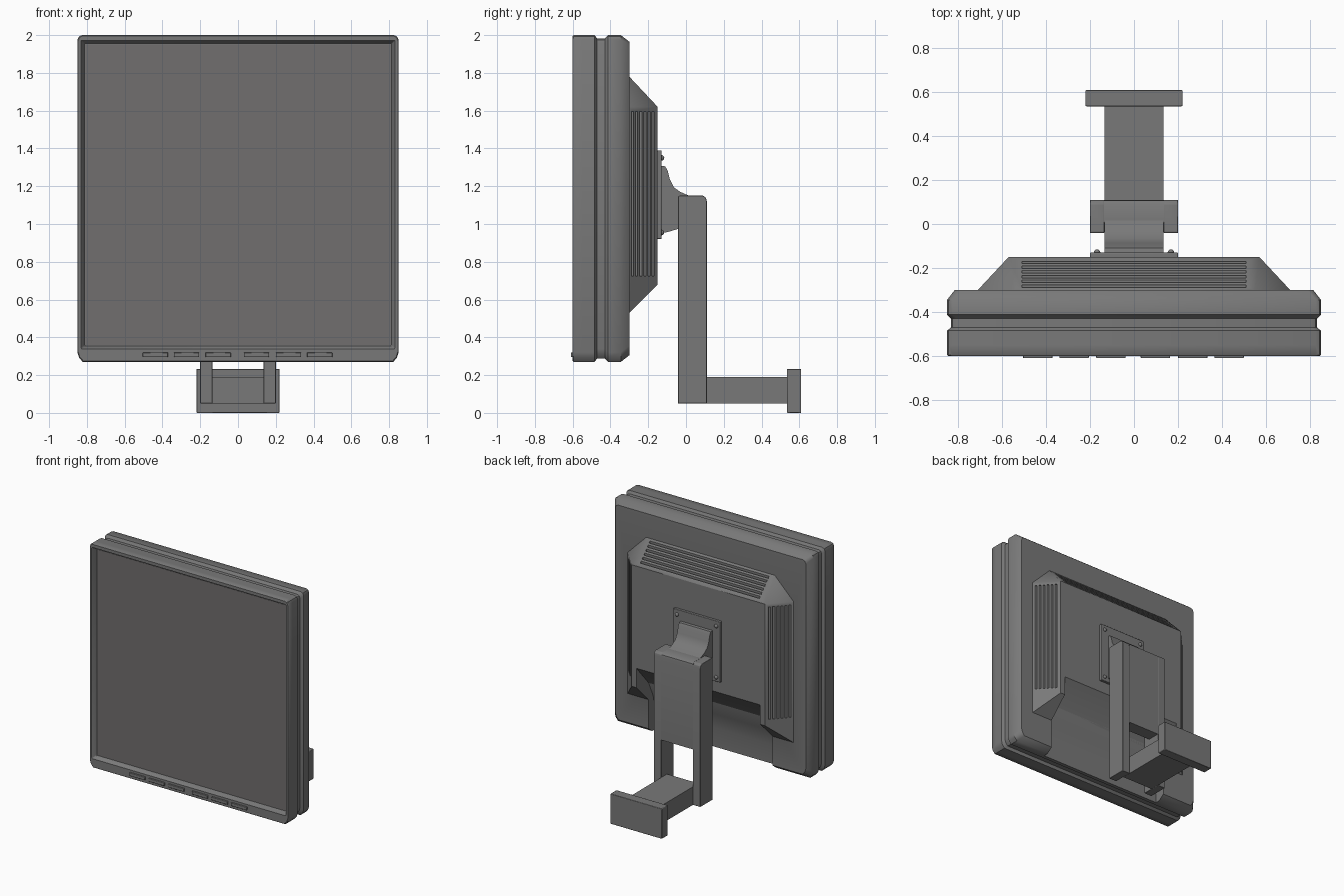
import bpy, bmesh, math
from mathutils import Vector

if "Cube" in bpy.data.objects:
    bpy.data.objects.remove(bpy.data.objects["Cube"])


def finish(name, bm, bevel=0.0):
    bmesh.ops.recalc_face_normals(bm, faces=bm.faces)
    me = bpy.data.meshes.new(name)
    bm.to_mesh(me)
    bm.free()
    ob = bpy.data.objects.new(name, me)
    bpy.context.collection.objects.link(ob)
    if bevel:
        m = ob.modifiers.new("bevel", 'BEVEL')
        m.width, m.segments, m.limit_method = bevel, 2, 'ANGLE'
    return ob


def add_box(bm, x0, x1, y0, y1, z0, z1):
    vs = bmesh.ops.create_cube(bm, size=1)['verts']
    for v in vs:
        v.co = Vector(((x0 + x1) / 2 + v.co.x * (x1 - x0),
                       (y0 + y1) / 2 + v.co.y * (y1 - y0),
                       (z0 + z1) / 2 + v.co.z * (z1 - z0)))


def box(name, *dims, bevel=0.0):
    bm = bmesh.new()
    add_box(bm, *dims)
    return finish(name, bm, bevel)


def prism(name, yz, x0, x1, bevel=0.0):
    """Side profile (y, z) extruded along x."""
    bm = bmesh.new()
    f = bm.faces.new([bm.verts.new((x0, y, z)) for y, z in yz])
    ext = bmesh.ops.extrude_face_region(bm, geom=[f])['geom']
    bmesh.ops.translate(bm, vec=(x1 - x0, 0, 0),
                        verts=[v for v in ext if isinstance(v, bmesh.types.BMVert)])
    bm.faces.ensure_lookup_table()
    return finish(name, bm, bevel)


def ring(bm, y, hx, z0, z1, ct, cb):
    """Rectangle with cut corners: ct at the top, (cb wide, 1.8 cb high) at the bottom."""
    half = [(hx - cb, z0), (hx - cb * .3, z0 + cb * .8), (hx, z0 + cb * 1.8),
            (hx, z1 - ct), (hx - ct * .3, z1 - ct * .3), (hx - ct, z1)]
    pts = half + [(-x, z) for x, z in reversed(half)]
    return [bm.verts.new((x, y, z)) for x, z in pts]


def cut(ob, cutter):
    m = ob.modifiers.new("cut", 'BOOLEAN')
    m.object, m.operation, m.solver = cutter, 'DIFFERENCE', 'EXACT'
    bpy.context.view_layer.objects.active = ob
    bpy.ops.object.modifier_apply(modifier=m.name)


# Monitor case: lofted rings, from the recessed front, round the groove, to the back
bm = bmesh.new()
rings = [ring(bm, -.565, .812, .355, 1.955, .004, .004),
         ring(bm, -.592, .825, .343, 1.967, .004, .004),
         ring(bm, -.60, .832, .338, 1.972, .006, .006)]
for y, i in [(-.60, .004), (-.595, 0), (-.55, 0), (-.485, 0), (-.470, .018), (-.430, .018),
             (-.412, 0), (-.345, 0), (-.30, .035)]:
    rings.append(ring(bm, y, .85 - i, .27 + i, 2.0 - i, .025, .028))
for a, b in zip(rings, rings[1:]):
    n = len(a)
    for k in range(n):
        bm.faces.new((a[k], a[(k + 1) % n], b[(k + 1) % n], b[k]))
bm.faces.new(rings[0])
bm.faces.new(rings[-1])
case = finish("monitor_case", bm)

# Screen panel
box("screen", -.808, .808, -.568, -.555, .359, 1.951)

# Back housing: hull of the rear rectangle and the wider base with cut top corners
bm = bmesh.new()
for s in (-1, 1):
    for x, y, z in [(.57, -.15, .68), (.57, -.15, 1.62), (.71, -.30, .53), (.71, -.30, 1.62),
                    (.55, -.30, 1.78), (.71, -.31, .53), (.71, -.31, 1.62), (.55, -.31, 1.78)]:
        bm.verts.new((s * x, y, z))
bmesh.ops.convex_hull(bm, input=bm.verts)
bmesh.ops.dissolve_limit(bm, angle_limit=.01, verts=bm.verts, edges=bm.edges)
housing = finish("back_housing", bm)

# Vent slots on the sloping top and both sides
bm = bmesh.new()
for k in range(6):
    y = -.288 + k * .0215
    t = (y + .3) / .15
    sx, sz = .71 - .14 * t, 1.78 - .16 * t
    add_box(bm, -.51, .51, y, y + .011, sz - .02, sz + .05)
    for s in (-1, 1):
        a, b = sorted((s * (sx - .02), s * (sx + .05)))
        add_box(bm, a, b, y, y + .011, .725, 1.595)
slots = finish("slot_cutter", bm)

# Cable recess sloping in towards the bottom of the back
recess = prism("recess_cutter", [(-.10, .887), (-.15, .83), (-.30, .66), (-.355, .54),
                                 (-.38, .42), (-.385, .2), (-.10, .2)], -.53, .53)
cut(housing, slots)
cut(housing, recess)
cut(case, recess)
for c in (slots, recess):
    bpy.data.objects.remove(c)

# Front buttons
for k, x in enumerate((-.4375, -.2725, -.105, .0975, .2675, .4325)):
    box(f"button_{k + 1}", x - .067, x + .067, -.61, -.59, .295, .32, bevel=.003)

# Mounting plate and its screws
box("mount_plate", -.2, .2, -.155, -.13, .92, 1.39, bevel=.004)
for sx in (-1, 1):
    for z in (.955, 1.35):
        bpy.ops.mesh.primitive_uv_sphere_add(segments=12, ring_count=8, radius=.015,
                                             location=(sx * .168, -.13, z))
        bpy.context.object.name = "mount_screw"

# Curved neck from the plate to the column
prism("neck", [(-.14, 1.31), (-.11, 1.305), (-.098, 1.285), (-.085, 1.235), (-.065, 1.195),
               (-.03, 1.17), (.02, 1.148), (.02, .98), (-.04, .975), (-.08, .962),
               (-.11, .955), (-.14, .95)], -.135, .135)

# Column: two legs and the panel joining their upper half
for s, side in ((-1, "left"), (1, "right")):
    a, b = sorted((s * .135, s * .2))
    prism(f"column_leg_{side}", [(-.042, .05), (.11, .05), (.11, 1.12), (.106, 1.138),
                                 (.09, 1.15), (-.036, 1.15), (-.042, 1.144)], a, b, bevel=.003)
prism("column_panel", [(.01, .48), (.11, .48), (.11, 1.12), (.106, 1.138), (.09, 1.15),
                       (.01, 1.15)], -.136, .136)

# Arm and wall plate
box("wall_arm", -.135, .135, .04, .55, .05, .19)
box("wall_plate", -.22, .22, .535, .61, 0, .233, bevel=.004)

# Dark plastic and a slightly darker screen
plastic = bpy.data.materials.new("dark_plastic")
plastic.diffuse_color = (.19, .19, .19, 1)
plastic.use_nodes = True
plastic.node_tree.nodes["Principled BSDF"].inputs["Base Color"].default_value = plastic.diffuse_color
glass = bpy.data.materials.new("screen_glass")
glass.diffuse_color = (.165, .158, .158, 1)
glass.use_nodes = True
glass.node_tree.nodes["Principled BSDF"].inputs["Base Color"].default_value = glass.diffuse_color
for ob in bpy.context.scene.objects:
    ob.data.materials.append(glass if ob.name == "screen" else plastic)

# Smooth shading with sharp edges kept
bpy.ops.object.select_all(action='DESELECT')
for ob in bpy.context.scene.objects:
    ob.select_set(True)
    bpy.context.view_layer.objects.active = ob
bpy.ops.object.shade_smooth_by_angle(angle=math.radians(40))
